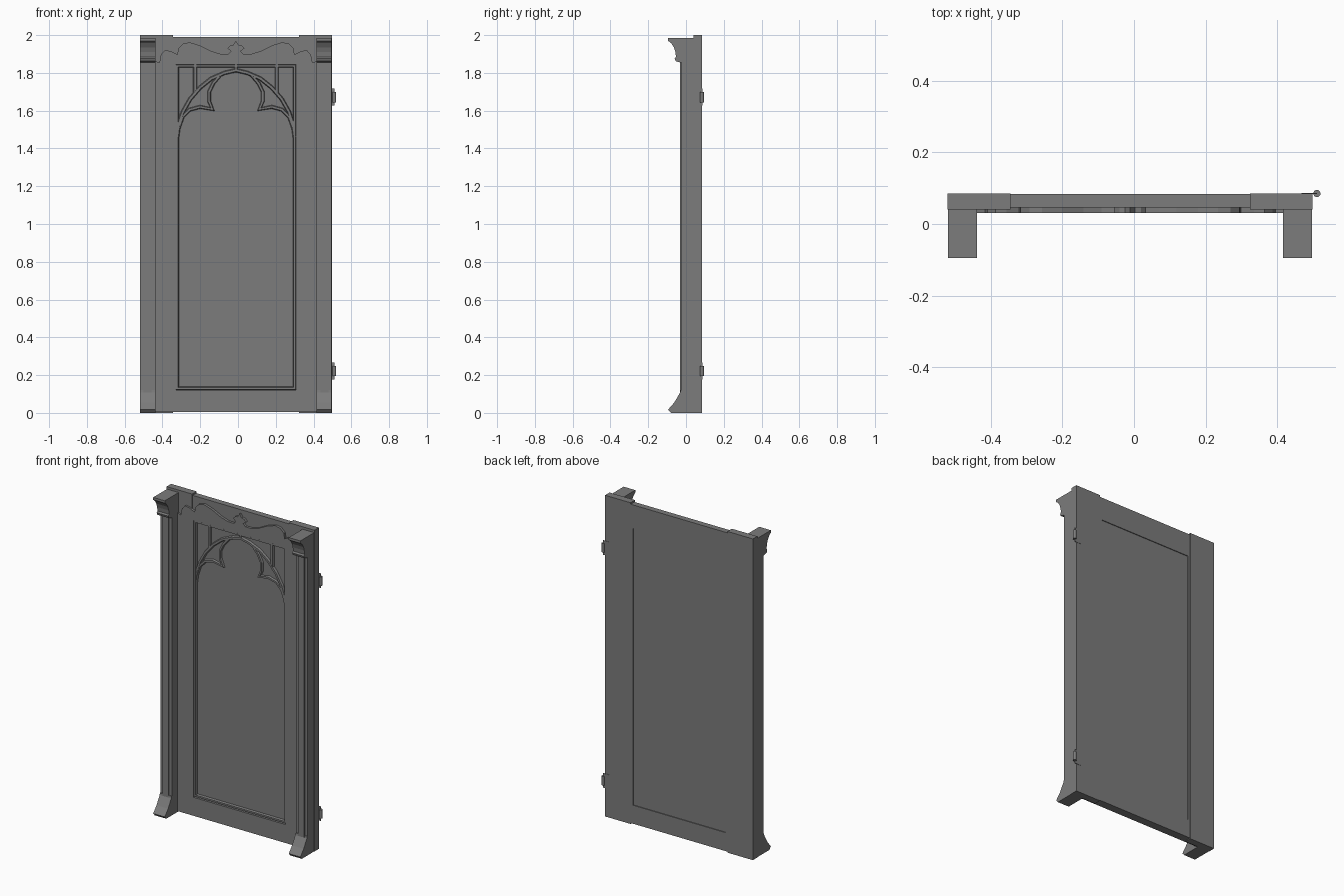
import bpy
import bmesh
from mathutils import Vector

old = bpy.data.objects.get("Cube")
if old:
    bpy.data.objects.remove(old, do_unlink=True)

CX = -0.011  # middle of the door leaf

grey = bpy.data.materials.new("plain grey")
grey.use_nodes = True
grey.diffuse_color = (0.2, 0.2, 0.2, 1)
grey.node_tree.nodes["Principled BSDF"].inputs["Base Color"].default_value = (0.2, 0.2, 0.2, 1)


def finish(name, bm):
    bmesh.ops.recalc_face_normals(bm, faces=bm.faces)
    mesh = bpy.data.meshes.new(name)
    bm.to_mesh(mesh)
    bm.free()
    mesh.materials.append(grey)
    obj = bpy.data.objects.new(name, mesh)
    bpy.context.collection.objects.link(obj)
    return obj


def prism(name, loop, step):
    """Extrude a closed loop of 3D points along a vector."""
    bm = bmesh.new()
    face = bm.faces.new([bm.verts.new(p) for p in loop])
    out = bmesh.ops.extrude_face_region(bm, geom=[face])
    bmesh.ops.translate(bm, vec=step, verts=[v for v in out["geom"] if isinstance(v, bmesh.types.BMVert)])
    return finish(name, bm)


def front_plate(name, outline, y0, y1):
    return prism(name, [(CX + x, y0, z) for x, z in outline], (0, y1 - y0, 0))


def block(name, x0, x1, y0, y1, z0, z1):
    return front_plate(name, [(x0, z0), (x1, z0), (x1, z1), (x0, z1)], y0, y1)


def side_profile(name, outline, x0, x1):
    return prism(name, [(CX + x0, y, z) for y, z in outline], (x1 - x0, 0, 0))


def moulding(name, path, width, y_front, y_back, closed=False):
    """Mitred strip along a path with sloping edges."""
    pts = [Vector(p) for p in path]
    n = len(pts)
    bm = bmesh.new()
    rings = []
    for i, p in enumerate(pts):
        prev = pts[i - 1] if closed or i else None
        nxt = pts[(i + 1) % n] if closed or i < n - 1 else None
        a = (p - prev).normalized() if prev is not None else (nxt - p).normalized()
        b = (nxt - p).normalized() if nxt is not None else a
        na, nb = Vector((-a.y, a.x)), Vector((-b.y, b.x))
        m = (na + nb).normalized()
        m /= max(m.dot(na), 0.6)
        ring = []
        for s, y in ((-0.5, y_back), (-0.28, y_front), (0.28, y_front), (0.5, y_back)):
            q = p + m * s * width
            ring.append(bm.verts.new((CX + q.x, y, q.y)))
        rings.append(ring)
    for i in range(n if closed else n - 1):
        r, t = rings[i], rings[(i + 1) % n]
        for k in range(4):
            bm.faces.new((r[k], r[(k + 1) % 4], t[(k + 1) % 4], t[k]))
    if not closed:
        bm.faces.new(rings[0])
        bm.faces.new(rings[-1])
    return finish(name, bm)


def mirrored(points, side):
    return [(x * side, z) for x, z in points]


# Capital and foot seen from the side, as (y, z)
capital = [(0.041, 1.985), (-0.095, 1.985), (-0.095, 1.97), (-0.078, 1.957), (-0.064, 1.935),
           (-0.056, 1.91), (-0.053, 1.885), (-0.06, 1.876), (-0.055, 1.862), (-0.031, 1.855), (0.041, 1.855)]
foot = [(0.041, 0), (-0.08, 0), (-0.095, 0.017), (-0.062, 0.055), (-0.031, 0.108), (-0.029, 0.12), (0.041, 0.12)]

# Half outlines, measured from the middle of the leaf
scroll = [(-0.427, 1.862), (-0.405, 1.855), (-0.397, 1.897), (-0.375, 1.92), (-0.345, 1.915),
          (-0.31, 1.897), (-0.305, 1.93), (-0.28, 1.955), (-0.245, 1.962), (-0.19, 1.945),
          (-0.13, 1.915), (-0.08, 1.9), (-0.04, 1.9), (-0.025, 1.915), (-0.045, 1.93),
          (-0.03, 1.945), (-0.014, 1.948)]
arch = [(-0.311, 1.46), (-0.302, 1.53), (-0.28, 1.595), (-0.242, 1.662), (-0.19, 1.722),
        (-0.13, 1.77), (-0.06, 1.8), (0, 1.814)]
cusp = [(-0.306, 1.5), (-0.282, 1.568), (-0.245, 1.605), (-0.19, 1.62), (-0.125, 1.608),
        (-0.142, 1.65), (-0.142, 1.7), (-0.12, 1.745), (-0.085, 1.786)]

for side, label in ((-1, "right"), (1, "left")):
    def pair(a, b):
        return sorted((a * side, b * side))

    # Stiles and pilasters
    block(label + "_stile", *pair(0.334, 0.509), 0.041, 0.085, 0, 2)
    block(label + "_stile_face", *pair(0.318, 0.427), 0.031, 0.046, 0.005, 1.845)
    block(label + "_stile_lip", *pair(0.318, 0.334), 0.046, 0.083, 0.12, 1.845)
    block(label + "_pilaster", *pair(0.427, 0.507), -0.024, 0.041, 0.1, 1.87)
    block(label + "_pilaster_fillet", *pair(0.447, 0.489), -0.031, -0.024, 0.1, 1.87)
    side_profile(label + "_capital", capital, *pair(0.427, 0.507))
    side_profile(label + "_foot", foot, *pair(0.427, 0.507))

    # Tracery
    moulding(label + "_arch", mirrored(arch, side), 0.022, 0.037, 0.052)
    moulding(label + "_cusp", mirrored(cusp, side), 0.02, 0.038, 0.052)
    moulding(label + "_tracery_bar", mirrored([(0.216, 1.845), (0.216, 1.695)], side), 0.022, 0.038, 0.052)

# Rails and panel
block("bottom_rail", -0.334, 0.334, 0.046, 0.083, 0.005, 0.12)
block("bottom_rail_face", -0.318, 0.318, 0.031, 0.046, 0.005, 0.12)
block("top_rail", -0.334, 0.334, 0.046, 0.083, 1.845, 1.99)
block("panel", -0.318, 0.318, 0.05, 0.078, 0.12, 1.845)

# Scrolled crest on the top rail
crest = scroll + [(0, 1.97)] + mirrored(scroll[::-1], -1)
front_plate("scrolled_crest", crest + [(0.427, 1.845), (-0.427, 1.845)], 0.031, 0.046)

# Moulding around the panel and the short bar over the arch
moulding("panel_moulding", [(-0.311, 0.13), (0.311, 0.13), (0.311, 1.837), (-0.311, 1.837)],
         0.018, 0.036, 0.052, closed=True)
moulding("centre_bar", [(0, 1.845), (0, 1.81)], 0.018, 0.038, 0.052)

# Hinges
for z, label in ((1.672, "upper"), (0.222, "lower")):
    bm = bmesh.new()
    bmesh.ops.create_cone(bm, cap_ends=True, segments=16, radius1=0.01, radius2=0.01, depth=0.055)
    bmesh.ops.translate(bm, vec=(0.51, 0.085, z), verts=bm.verts)
    pin = finish(label + "_hinge_pin", bm)
    bpy.ops.object.select_all(action="DESELECT")
    pin.select_set(True)
    bpy.context.view_layer.objects.active = pin
    bpy.ops.object.shade_smooth_by_angle()
    block(label + "_hinge_leaf", 0.478, 0.521, 0.084, 0.087, z - 0.045, z + 0.045)
